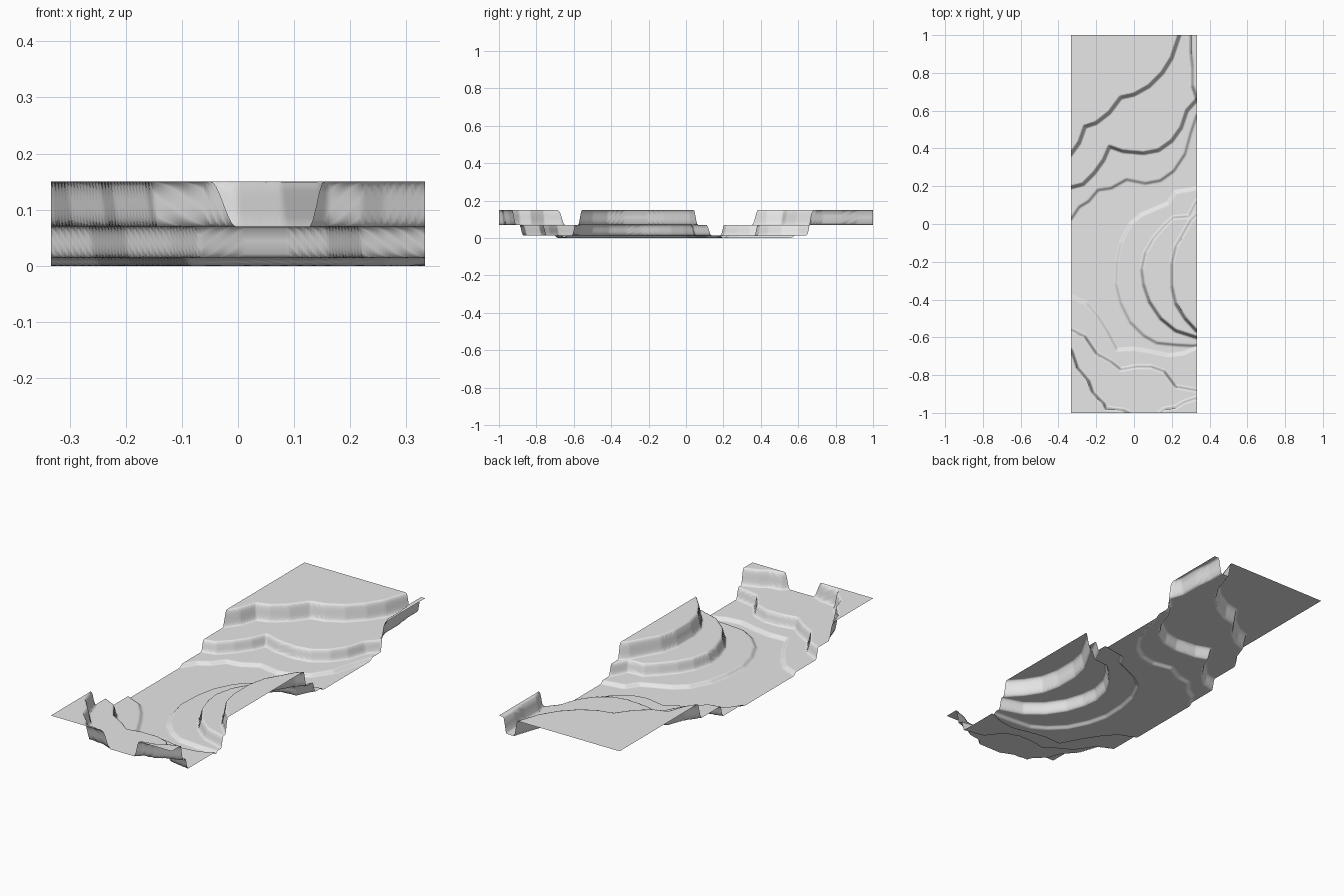
import bpy
import bmesh

if "Cube" in bpy.data.objects:
    bpy.data.objects.remove(bpy.data.objects["Cube"], do_unlink=True)

HALF_WIDTH, HALF_LENGTH = 1 / 3, 1.0
COLUMNS, ROWS = 120, 360
BANK = 0.009          # half the horizontal run of a terrace wall

# Far corners that close each contour into a region, in hundredths
NORTH = [(90, 200), (-90, 200)]
SOUTH = [(90, -200), (-90, -200)]
EAST = [(90, 30), (90, -90)]

terraces = []


def terrace(rise, outer, *contour):
    """Store a raised region bounded by a contour line and far corners."""
    points = [(x / 100, y / 100) for x, y in list(contour) + outer]
    terraces.append((rise, list(zip(points, points[1:] + points[:1]))))


def signed_distance(x, y, edges):
    """Distance to the contour, positive inside the region."""
    inside, nearest = False, 1e9
    for (ax, ay), (bx, by) in edges:
        dx, dy = bx - ax, by - ay
        px, py = x - ax, y - ay
        t = min(1, max(0, (px * dx + py * dy) / (dx * dx + dy * dy)))
        nearest = min(nearest, (px - t * dx) ** 2 + (py - t * dy) ** 2)
        if (ay > y) != (by > y) and px < dx * py / dy:
            inside = not inside
    return nearest ** 0.5 if inside else -nearest ** 0.5


def height(x, y):
    """Add up every terrace, with walls rounded at the top and foot."""
    z = 0
    for rise, edges in terraces:
        t = signed_distance(x, y, edges) / (2 * BANK) + 0.5
        t = min(1, max(0, t))
        z += rise * t * t * (3 - 2 * t)
    return z


LOW, MIDDLE, HIGH = 0.014, 0.056, 0.08

# Northern bank: low ledge, middle terrace, upper plateau
terrace(LOW, NORTH, (-40, -4), (-33, 3), (-29, 9), (-24, 12), (-19, 18),
        (-12, 19), (-4, 23.5), (6, 21.5), (14, 23), (21, 28), (27, 37),
        (30, 48), (33, 57), (40, 66))
terrace(MIDDLE, NORTH, (-40, 19), (-33, 19.5), (-27, 21), (-21, 27),
        (-16, 34), (-13, 41), (-6, 38.5), (5, 37.5), (13, 39), (20, 44),
        (25, 51), (28, 60), (33, 65.5), (40, 70))
terrace(HIGH, NORTH, (-40, 27), (-33, 37.5), (-29, 43), (-26, 51.5),
        (-20, 53.5), (-13, 59), (-7, 67), (0, 68.5), (8, 73), (15, 80),
        (20, 88), (24, 100), (26, 108))
# Narrow high strip on the north-east edge
terrace(HIGH, [(90, 200), (90, 60)], (40, 58), (33, 67), (31, 73),
        (31, 83), (30, 92), (30, 108))

# Eastern hill: low ledge, middle terrace, summit
terrace(LOW, EAST, (40, -64), (31, -64.5), (22, -64), (12, -63), (5, -59),
        (-2, -52), (-7, -42), (-9.5, -32), (-9, -20), (-7, -10), (-2, 0),
        (4, 5), (11, 8), (18, 11), (22, 17), (28, 18), (40, 20))
terrace(MIDDLE, EAST, (40, -61), (33, -60), (22, -56.5), (14, -50),
        (8, -41), (5, -32), (4, -24), (6, -15), (10, -8), (16, -1),
        (21, 3.5), (29, 4), (33, 12), (40, 18))
terrace(HIGH, EAST, (40, -60), (33, -56.5), (27, -50), (22, -42),
        (20, -33), (20, -21), (22, -12), (26, -5), (30, 2), (33, 5), (40, 9))

# Southern bank: low ledge, middle terrace, upper rim
terrace(LOW, SOUTH, (-40, -36), (-33, -38.5), (-25, -42), (-19, -49),
        (-14, -57), (-9, -66.5), (0, -66), (9, -67.5), (18, -69.5),
        (26, -68.5), (33, -65.5), (40, -65))
terrace(MIDDLE, SOUTH, (-40, -53), (-33, -56), (-26, -59.5), (-20, -68.5),
        (-12, -73), (-7, -77), (1, -75.5), (9, -75.5), (16, -78),
        (22, -86), (33, -88), (40, -90))
terrace(HIGH, SOUTH, (-40, -56), (-33, -67), (-30, -76), (-24, -83),
        (-22, -89), (-16, -95), (-15, -97.5), (-6, -98.5), (2, -102),
        (12, -102), (16, -98), (22, -97), (26, -94.5), (33, -92), (40, -90))

# Ground sheet
mesh = bpy.data.meshes.new("terraced_ground")
ground = bpy.data.objects.new("terraced_ground", mesh)
bpy.context.collection.objects.link(ground)
bm = bmesh.new()
bmesh.ops.create_grid(bm, x_segments=COLUMNS, y_segments=ROWS, size=1)
for v in bm.verts:
    v.co.x *= HALF_WIDTH
    v.co.y *= HALF_LENGTH
    v.co.z = height(v.co.x, v.co.y)
for face in bm.faces:
    face.smooth = True
bm.to_mesh(mesh)
bm.free()

# Plain light grey
grey = bpy.data.materials.new("light_grey")
grey.use_nodes = True
grey.diffuse_color = (0.8, 0.8, 0.8, 1)
grey.node_tree.nodes["Principled BSDF"].inputs["Base Color"].default_value = grey.diffuse_color
mesh.materials.append(grey)
